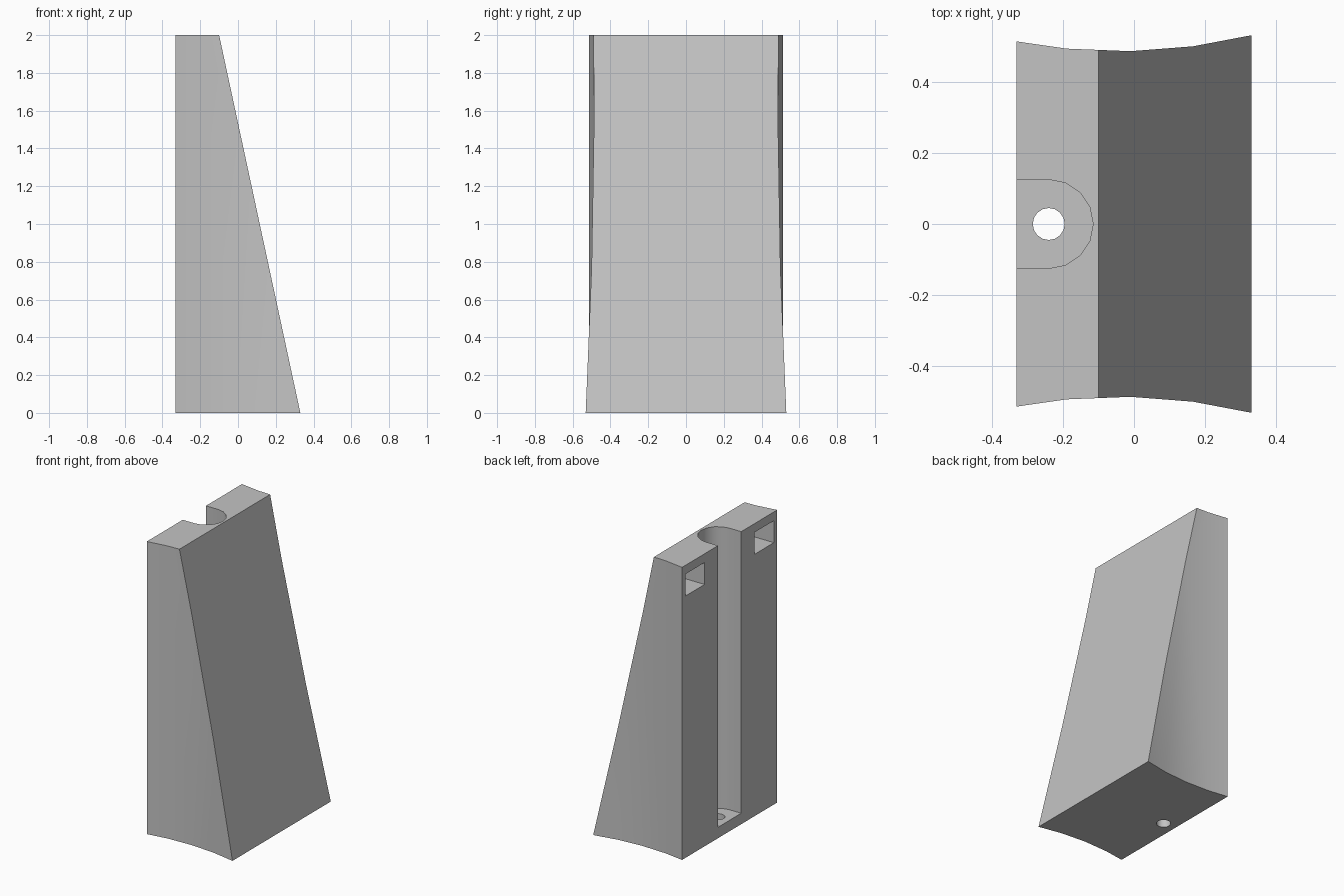
import bpy, bmesh, math
from mathutils import Vector

cube = bpy.data.objects.get("Cube")
if cube:
    bpy.data.objects.remove(cube, do_unlink=True)

# Single plain grey material
grey = bpy.data.materials.new("plain grey")
grey.use_nodes = True
GREY = (0.55, 0.55, 0.55, 1)
grey.diffuse_color = GREY
grey.node_tree.nodes["Principled BSDF"].inputs["Base Color"].default_value = GREY

HALF = 0.33       # half depth along x
TOP_EDGE = -0.1   # where the slope meets the top
HEIGHT = 2.0


def prism(name, outline, z0, z1, cut=None):
    """Extrude an xy outline; optionally trim it by a plane (point, normal)."""
    bm = bmesh.new()
    base = bm.faces.new([bm.verts.new((x, y, z0)) for x, y in outline])
    up = bmesh.ops.extrude_face_region(bm, geom=[base])["geom"]
    verts = [g for g in up if isinstance(g, bmesh.types.BMVert)]
    bmesh.ops.translate(bm, verts=verts, vec=(0, 0, z1 - z0))
    if cut:
        result = bmesh.ops.bisect_plane(
            bm, geom=bm.verts[:] + bm.edges[:] + bm.faces[:], dist=1e-5,
            plane_co=cut[0], plane_no=cut[1], clear_outer=True)
        edges = [g for g in result["geom_cut"] if isinstance(g, bmesh.types.BMEdge)]
        bmesh.ops.contextual_create(bm, geom=edges)
    bmesh.ops.recalc_face_normals(bm, faces=bm.faces[:])
    mesh = bpy.data.meshes.new(name)
    bm.to_mesh(mesh)
    bm.free()
    mesh.materials.append(grey)
    obj = bpy.data.objects.new(name, mesh)
    bpy.context.collection.objects.link(obj)
    return obj


def arc(cx, r, start, end, steps):
    angles = [math.radians(start + (end - start) * i / steps) for i in range(steps + 1)]
    return [(cx + r * math.cos(a), r * math.sin(a)) for a in angles]


def box(x0, x1, y0, y1):
    return [(x0, y0), (x1, y0), (x1, y1), (x0, y1)]


# Wedge body with hollow curved sides and one sloping face
side = [(x, 0.486 + (x + 0.04) ** 2 / 3.04) for x in (-HALF, -0.19, -0.01, 0.165, HALF)]
outline = [(x, -y) for x, y in side] + side[::-1]
slope = (Vector((HALF, 0, 0)), Vector((HEIGHT, 0, HALF - TOP_EDGE)))
body = prism("wedge_body", outline, 0, HEIGHT, slope)

# Round-backed channel, screw hole and two square pockets
channel = [(-0.5, -0.125)] + arc(-0.24, 0.125, -90, 90, 8) + [(-0.5, 0.125)]
cutters = [
    prism("channel_cutter", channel, 0.075, 2.2),
    prism("screw_hole_cutter", arc(-0.24, 0.045, 0, 337.5, 15), -0.1, 0.2),
    prism("pocket_cutter_left", box(-0.5, -0.18, 0.27, 0.478), 1.79, 1.94),
    prism("pocket_cutter_right", box(-0.5, -0.18, -0.478, -0.27), 1.79, 1.94),
]

bpy.ops.object.select_all(action='DESELECT')
body.select_set(True)
bpy.context.view_layer.objects.active = body
for cutter in cutters:
    cutter.hide_render = True
    mod = body.modifiers.new(cutter.name, 'BOOLEAN')
    mod.operation = 'DIFFERENCE'
    mod.solver = 'EXACT'
    mod.object = cutter
    bpy.ops.object.modifier_apply(modifier=mod.name)
    bpy.data.objects.remove(cutter, do_unlink=True)

bpy.ops.object.shade_smooth_by_angle(angle=math.radians(30))
